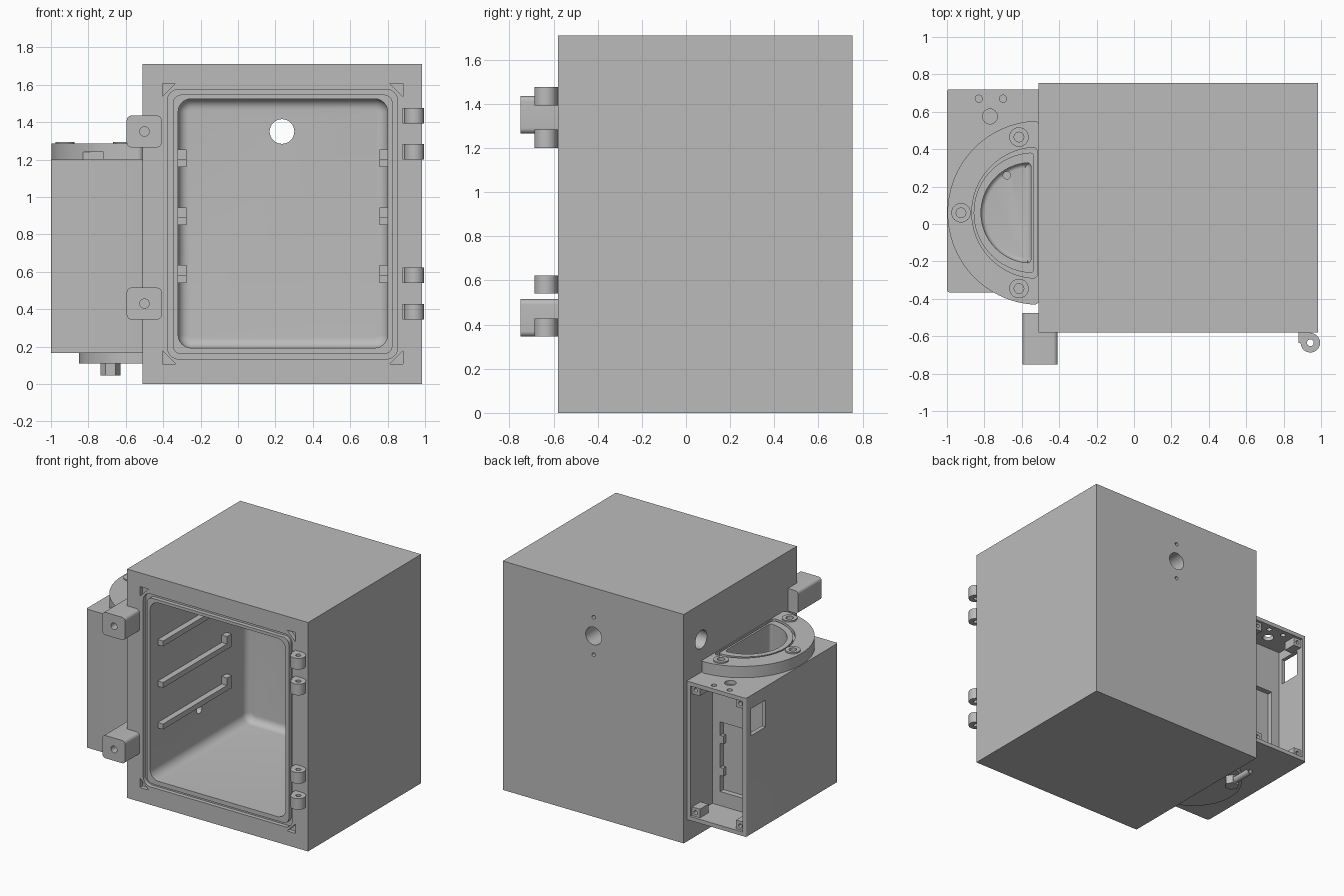
import bpy, bmesh
from math import cos, sin, pi, radians

if "Cube" in bpy.data.objects:
    bpy.data.objects.remove(bpy.data.objects["Cube"], do_unlink=True)

grey = bpy.data.materials.new("plain grey")
grey.use_nodes = True
grey.diffuse_color = (0.5, 0.5, 0.5, 1)
grey.node_tree.nodes["Principled BSDF"].inputs["Base Color"].default_value = (0.5, 0.5, 0.5, 1)
AXES = {"x": 0, "y": 1, "z": 2}


def prism(name, outline, axis, lo, hi, corner=0, end=0, end_at=None):
    """Extrude an outline along an axis, rounding side corners and one end."""
    k = AXES[axis]

    def place(p, t):
        c = list(p)
        c.insert(k, t)
        return c
    bm = bmesh.new()
    a = [bm.verts.new(place(p, lo)) for p in outline]
    b = [bm.verts.new(place(p, hi)) for p in outline]
    bm.faces.new(a)
    bm.faces.new(b)
    for i in range(len(a)):
        j = (i + 1) % len(a)
        bm.faces.new((a[i], a[j], b[j], b[i]))
    bmesh.ops.recalc_face_normals(bm, faces=bm.faces)
    if corner:
        sides = [e for e in bm.edges
                 if abs(e.verts[0].co[k] - e.verts[1].co[k]) > 1e-4 and e.calc_face_angle() > 1]
        bmesh.ops.bevel(bm, geom=sides, offset=corner, segments=8, profile=0.5, affect="EDGES")
    if end:
        rim = [e for e in bm.edges if all(abs(v.co[k] - end_at) < 1e-4 for v in e.verts)]
        bmesh.ops.bevel(bm, geom=rim, offset=end, segments=6, profile=0.5, affect="EDGES")
    me = bpy.data.meshes.new(name)
    bm.to_mesh(me)
    bm.free()
    me.materials.append(grey)
    ob = bpy.data.objects.new(name, me)
    bpy.context.collection.objects.link(ob)
    return ob


def rect(u0, u1, v0, v1):
    return [(u0, v0), (u1, v0), (u1, v1), (u0, v1)]


def box(name, x0, x1, y0, y1, z0, z1, **kw):
    return prism(name, rect(x0, x1, y0, y1), "z", z0, z1, **kw)


def arc(u, v, r, a0, a1, n):
    return [(u + r * cos(radians(a0 + (a1 - a0) * i / n)),
             v + r * sin(radians(a0 + (a1 - a0) * i / n))) for i in range(n + 1)]


def cyl(name, u, v, r, axis, lo, hi, n=32):
    return prism(name, arc(u, v, r, 0, 360, n)[:-1], axis, lo, hi)


def half_disc(name, u, r, lo, hi, **kw):
    return prism(name, arc(u, 0.06, r, 90, 270, 48), "z", lo, hi, **kw)


def cut(ob, *cutters):
    for c in cutters:
        mod = ob.modifiers.new("cut", "BOOLEAN")
        mod.operation, mod.solver, mod.object = "DIFFERENCE", "EXACT", c
        dg = bpy.context.evaluated_depsgraph_get()
        me = bpy.data.meshes.new_from_object(ob.evaluated_get(dg))
        ob.modifiers.clear()
        ob.data = me
        bpy.data.objects.remove(c, do_unlink=True)
    return ob


# Cabinet with rounded chamber
cabinet = box("cabinet", -0.51, 0.985, -0.58, 0.755, 0, 1.71)
cut(cabinet, prism("chamber", rect(-0.32, 0.80, 0.193, 1.525), "y", -0.7, 0.565,
                   corner=0.07, end=0.055, end_at=0.565))

# Door seal groove
seal = prism("seal", rect(-0.377, 0.853, 0.134, 1.575), "y", -0.7, -0.55, corner=0.06)
cut(seal, prism("seal_core", rect(-0.348, 0.826, 0.16, 1.547), "y", -0.8, -0.4, corner=0.045))
cut(cabinet, seal)

# Triangular pockets outside the seal corners
for x, sx in ((-0.404, 1), (0.882, -1)):
    for z, sz in ((1.607, -1), (0.107, 1)):
        tri = [(x, z), (x + 0.07 * sx, z), (x, z + 0.07 * sz)]
        cut(cabinet, prism("pocket", tri, "y", -0.7, -0.55))

# Rear port with screw holes, side port, and small port into the tank
cut(cabinet, cyl("port", 0.235, 1.35, 0.066, "y", 0.4, 0.9),
    cyl("side_port", 0.55, 1.445, 0.068, "x", -0.7, -0.36),
    cyl("tank_port", 0, 0.49, 0.03, "x", -0.7, -0.25))
for dz in (-0.14, 0.14):
    cut(cabinet, cyl("screw_hole", 0.235, 1.35 + dz, 0.014, "y", 0.65, 0.9, 16))

# Shelf rails with back stops
for i, z in enumerate((0.54, 0.85, 1.16)):
    for side, x0, x1 in (("right", -0.33, -0.276), ("left", 0.756, 0.81)):
        box(f"{side}_rail_{i}", x0, x1, -0.49, 0.32, z, z + 0.04)
        box(f"{side}_rail_stop_{i}", x0, x1, 0.265, 0.32, z + 0.04, z + 0.095)

# Hinge knuckles
knuckle = [(0.943, -0.57), (0.88, -0.57), (0.88, -0.635)] + arc(0.943, -0.635, 0.052, 180, 450, 36)
for i, z in enumerate((0.345, 0.54, 1.20, 1.393)):
    cut(prism(f"hinge_{i}", knuckle, "z", z, z + 0.083),
        cyl("pin_hole", 0.943, -0.635, 0.018, "z", z - 0.1, z + 0.2, 20))

# Latch blocks
for name, z in (("lower_latch", 0.43), ("upper_latch", 1.35)):
    cut(prism(name, rect(-0.595, -0.408, z - 0.085, z + 0.085), "y", -0.75, -0.475, corner=0.025),
        cyl("latch_hole", -0.5, z, 0.025, "y", -0.9, -0.62, 24))

# Side tank housing with well and rear compartment
tank = box("tank_housing", -1, -0.505, -0.365, 0.72, 0.165, 1.2, corner=0.012)
cut(tank, half_disc("well", -0.55, 0.268, 0.24, 1.4, corner=0.03, end=0.025, end_at=0.24),
    box("compartment", -0.97, -0.54, 0.46, 0.9, 0.195, 1.17),
    box("panel_recess", -0.9, -0.605, 0.42, 0.5, 0.3, 0.82),
    box("window", -1.1, -0.95, 0.49, 0.66, 0.9, 1.1),
    cyl("tank_port", 0, 0.49, 0.03, "x", -0.6, -0.4),
    cyl("drain_hole", -0.68, 0.26, 0.02, "z", 0.1, 0.4, 20))
for x, y, r in ((-0.83, 0.67, 0.019), (-0.70, 0.67, 0.019), (-0.77, 0.575, 0.04)):
    cut(tank, cyl("top_hole", x, y, r, "z", 1.1, 1.3, 24))

# Compartment screw posts
for x0 in (-0.975, -0.605):
    for z0 in (0.19, 1.105):
        cut(box("screw_post", x0, x0 + 0.07, 0.6, 0.70, z0, z0 + 0.07),
            cyl("post_hole", x0 + 0.035, z0 + 0.035, 0.015, "y", 0.64, 0.8, 16))

# Panel tabs inside the recess
for z in (0.42, 0.66):
    box("panel_tab", -0.63, -0.6, 0.43, 0.46, z, z + 0.06)

# Half-round flange with seal groove
flange = half_disc("tank_flange", -0.505, 0.492, 1.2, 1.285, corner=0.03)
ring = half_disc("ring", -0.517, 0.35, 1.262, 1.4, corner=0.025)
cut(ring, half_disc("ring_core", -0.535, 0.322, 1.1, 1.5, corner=0.02))
cut(flange, ring, half_disc("flange_well", -0.55, 0.268, 1.1, 1.4, corner=0.03),
    box("notch", -0.84, -0.72, -0.6, -0.31, 1.1, 1.24))

# Flange bolt bosses
for i, (x, y) in enumerate(((-0.615, 0.465), (-0.925, 0.06), (-0.615, -0.345))):
    cut(flange, cyl("bolt_bore", x, y, 0.026, "z", 1.23, 1.4, 24))
    cut(cyl(f"bolt_boss_{i}", x, y, 0.052, "z", 1.28, 1.295),
        cyl("boss_bore", x, y, 0.026, "z", 1.1, 1.4, 24))

# Bottom flange, drain nut and drain pipe
half_disc("bottom_flange", -0.505, 0.345, 0.11, 0.17)
cyl("drain_nut", -0.682, 0.275, 0.053, "z", 0.045, 0.115, 6)
cut(cyl("drain_pipe", -0.682, 0.078, 0.024, "y", 0.28, 0.48, 20),
    cyl("pipe_bore", -0.682, 0.078, 0.015, "y", 0.4, 0.6, 16))

# Smooth round surfaces, keep hard edges
for ob in bpy.context.collection.objects:
    if ob.type == "MESH" and grey.name in ob.data.materials:
        ob.data.shade_smooth()
        ob.data.set_sharp_from_angle(angle=radians(30))
